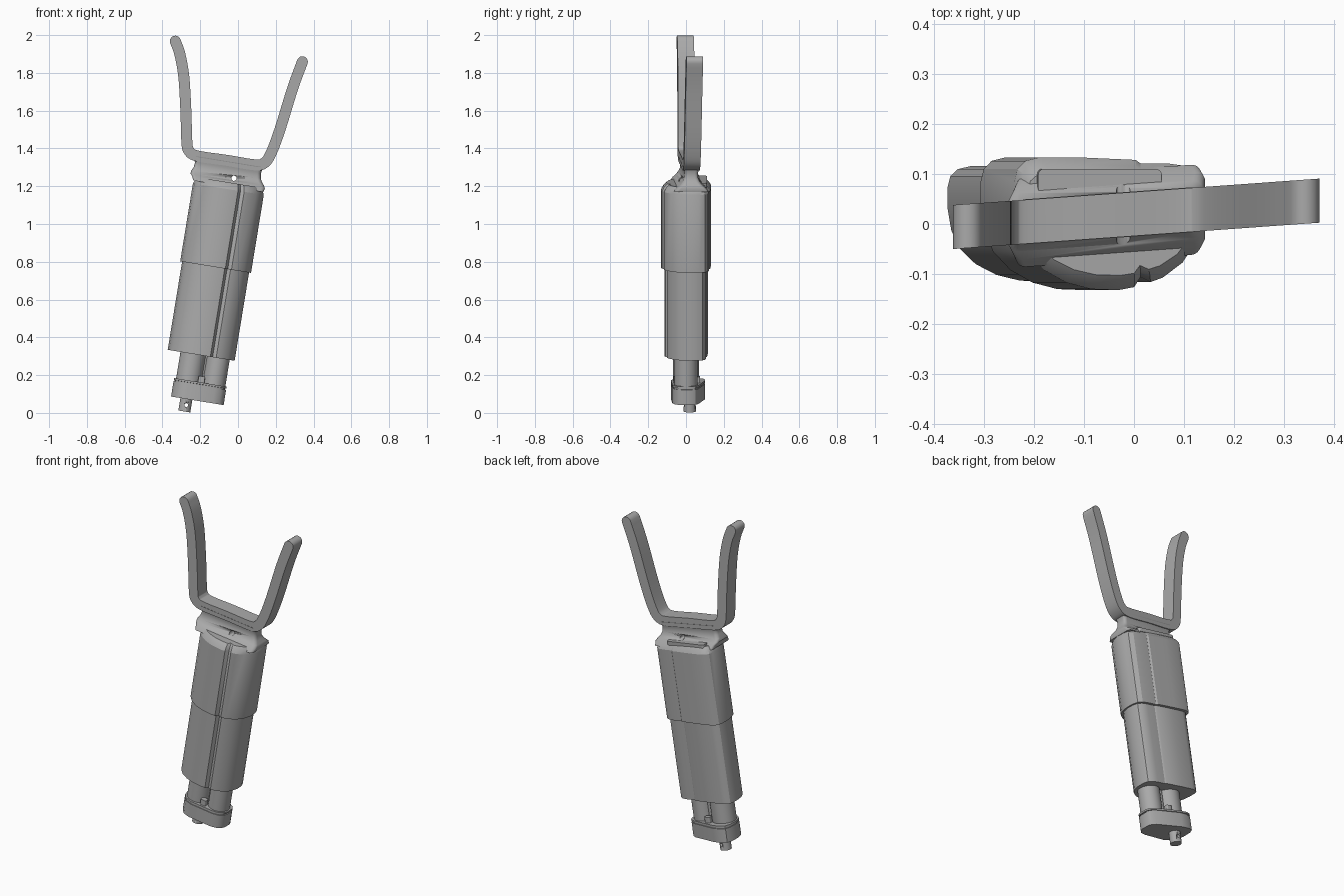
import bpy, bmesh, math
from mathutils import Matrix, Vector

cube = bpy.data.objects.get("Cube")
if cube:
    bpy.data.objects.remove(cube, do_unlink=True)

grey = bpy.data.materials.new("plain grey")
grey.use_nodes = True
grey.diffuse_color = (0.4, 0.4, 0.4, 1)
grey.node_tree.nodes["Principled BSDF"].inputs["Base Color"].default_value = (0.4, 0.4, 0.4, 1)

# Leaning frame shared by the whole handle
TILT = Matrix.Translation((-0.245, 0, 0)) @ Matrix.Rotation(math.radians(9.3), 4, 'Y')


def skew(p):
    """Turn the yoke slightly relative to the handle."""
    return Vector((p.x, p.y + 0.02 + 0.072 * p.x, p.z))


def loft(name, rings, place, angle=32):
    """Skin a list of equal-length rings and cap both ends."""
    bm = bmesh.new()
    loops = [[bm.verts.new(place(Vector(p))) for p in ring] for ring in rings]
    n = len(loops[0])
    for a, b in zip(loops, loops[1:]):
        for i in range(n):
            j = (i + 1) % n
            bm.faces.new((a[i], a[j], b[j], b[i]))
    bm.faces.new(loops[0][::-1])
    bm.faces.new(loops[-1])
    bmesh.ops.recalc_face_normals(bm, faces=bm.faces)
    mesh = bpy.data.meshes.new(name)
    bm.to_mesh(mesh)
    bm.free()
    mesh.materials.append(grey)
    ob = bpy.data.objects.new(name, mesh)
    bpy.context.collection.objects.link(ob)
    bpy.ops.object.select_all(action='DESELECT')
    ob.select_set(True)
    bpy.context.view_layer.objects.active = ob
    bpy.ops.object.shade_smooth_by_angle(angle=math.radians(angle))
    return ob


def tilted(p):
    return TILT @ p


def section(pts, t, su=1, sv=1):
    return [(u * su, v * sv, t) for u, v in pts]


def circle(u, v, r, n=32):
    return [(u + r * math.cos(2 * math.pi * i / n), v + r * math.sin(2 * math.pi * i / n))
            for i in range(n)]


def cylinder(name, u, v, r, low, high, n=32):
    ring = circle(u, v, r, n)
    return loft(name, [section(ring, low), section(ring, high)], tilted)


def rounded_box(u0, u1, v0, v1, r, steps=5):
    pts = []
    corners = [(u1 - r, v1 - r), (u0 + r, v1 - r), (u0 + r, v0 + r), (u1 - r, v0 + r)]
    for k, (cu, cv) in enumerate(corners):
        for s in range(steps + 1):
            a = math.pi / 2 * (k + s / steps)
            pts.append((cu + r * math.cos(a), cv + r * math.sin(a)))
    return pts


def drill(target, centre, r):
    """Cross hole running front to back."""
    ring = circle(centre[0], centre[1], r, 20)
    cutter = loft(target.name + "_cutter",
                  [[(u, y, t) for u, t in ring] for y in (-0.3, 0.3)], tilted)
    cutter.hide_render = True
    cutter.hide_set(True)
    mod = target.modifiers.new("hole", 'BOOLEAN')
    mod.operation, mod.object, mod.solver = 'DIFFERENCE', cutter, 'EXACT'


# Twin-lobed housing outline, with a groove in front and a step behind
LOBES = [(0.065, -0.106), (0.085, -0.116), (0.11, -0.107), (0.15, -0.077), (0.178, -0.035),
         (0.19, 0.02), (0.188, 0.07), (0.178, 0.1), (0.155, 0.116), (0.12, 0.121),
         (0.065, 0.121), (0.055, 0.128), (-0.06, 0.133), (-0.14, 0.133), (-0.168, 0.126),
         (-0.184, 0.11), (-0.19, 0.085), (-0.19, 0.035), (-0.182, -0.015), (-0.165, -0.055),
         (-0.13, -0.092), (-0.085, -0.117), (-0.035, -0.13), (0.02, -0.132), (0.052, -0.126)]

loft("lower_housing", [section(LOBES, 0.309, 0.945, 0.87), section(LOBES, 0.8, 0.945, 0.87)], tilted)
loft("upper_sleeve", [section(LOBES, 0.782), section(LOBES, 1.2),
                      section(LOBES, 1.222, 0.95, 0.9), section(LOBES, 1.236, 0.89, 0.78)], tilted, 25)

# Paired rods between the housing and the foot
cylinder("large_rod", -0.043, 0, 0.068, 0.14, 0.34)
cylinder("small_rod", 0.092, 0, 0.061, 0.14, 0.34)
cylinder("centre_rod", 0.03, 0.01, 0.02, 0.14, 0.34, 16)

# Foot bracket with a thin rim line below its top
FOOT = [(0.16, -0.02), (0.16, 0.03), (0.15, 0.05), (0.125, 0.065), (-0.03, 0.1), (-0.08, 0.1),
        (-0.108, 0.088), (-0.12, 0.06), (-0.122, 0), (-0.112, -0.04), (-0.085, -0.068),
        (-0.045, -0.08), (0.1, -0.072), (0.135, -0.06), (0.152, -0.042)]
loft("foot_bracket", [section(FOOT, 0.068), section(FOOT, 0.15)], tilted)
loft("foot_lid", [section(FOOT, 0.149, 0.96, 0.95), section(FOOT, 0.156, 0.96, 0.95),
                  section(FOOT, 0.157), section(FOOT, 0.167)], tilted)

# Fixing lugs on the foot, front and back
for side, y in (("front", -0.05), ("back", 0.06)):
    lug = rounded_box(0.005, 0.04, y - 0.015, y + 0.015, 0.006)
    loft(side + "_lug", [section(lug, 0.16), section(lug, 0.2)], tilted)

# Drive pin under the foot
pin = cylinder("drive_pin", -0.04, 0.02, 0.032, 0.001, 0.08)
drill(pin, (-0.035, 0.036), 0.01)

# Flared neck: low flange pinching in, then spreading under the yoke
NECK = [(1.215, -0.19, 0.185, 0.09), (1.236, -0.2, 0.19, 0.075), (1.25, -0.211, 0.183, 0.058),
        (1.265, -0.21, 0.17, 0.045), (1.285, -0.2, 0.16, 0.037), (1.31, -0.197, 0.157, 0.036),
        (1.33, -0.205, 0.16, 0.041), (1.345, -0.212, 0.165, 0.045)]
neck = loft("neck", [section(rounded_box(u0, u1, -h, h, 0.02), t) for t, u0, u1, h in NECK],
            lambda p: skew(TILT @ p), 40)
drill(neck, (0.02, 1.262), 0.014)

# Ledge behind the neck
ledge = rounded_box(-0.15, 0.1, 0.06, 0.11, 0.012)
loft("back_ledge", [section(ledge, 1.225), section(ledge, 1.248)], tilted)


# Forked yoke: one strap of even thickness following a smooth path
def smooth_path(ctrl, steps=6):
    pts = [Vector(p) for p in ctrl]
    pts = [2 * pts[0] - pts[1]] + pts + [2 * pts[-1] - pts[-2]]
    out = []
    for a, b, c, d in zip(pts, pts[1:], pts[2:], pts[3:]):
        for s in range(steps):
            t = s / steps
            out.append(0.5 * (2 * b + (c - a) * t + (2 * a - 5 * b + 4 * c - d) * t ** 2
                              + (3 * b - a - 3 * c + d) * t ** 3))
    return out + [pts[-2]]


def strap_outline(path, half):
    left, right = [], []
    for i, p in enumerate(path):
        d = (path[min(i + 1, len(path) - 1)] - path[max(i - 1, 0)]).normalized()
        n = Vector((-d.y, d.x)) * half
        left.append(p + n)
        right.append(p - n)

    def cap(centre, start):
        return [centre + Matrix.Rotation(-math.pi * k / 8, 2) @ (start - centre) for k in range(1, 8)]
    return left + cap(path[-1], left[-1]) + right[::-1] + cap(path[0], right[0])


PATH = [(-0.332, 1.968), (-0.308, 1.9), (-0.287, 1.78), (-0.276, 1.6), (-0.271, 1.44),
        (-0.26, 1.388), (-0.215, 1.36), (-0.06, 1.337), (0.09, 1.313), (0.14, 1.324),
        (0.175, 1.375), (0.222, 1.5), (0.29, 1.72), (0.341, 1.859)]
outline = strap_outline(smooth_path(PATH), 0.029)
loft("forked_yoke", [[(p.x, y, p.y) for p in outline] for y in (-0.044, 0.044)], skew)
